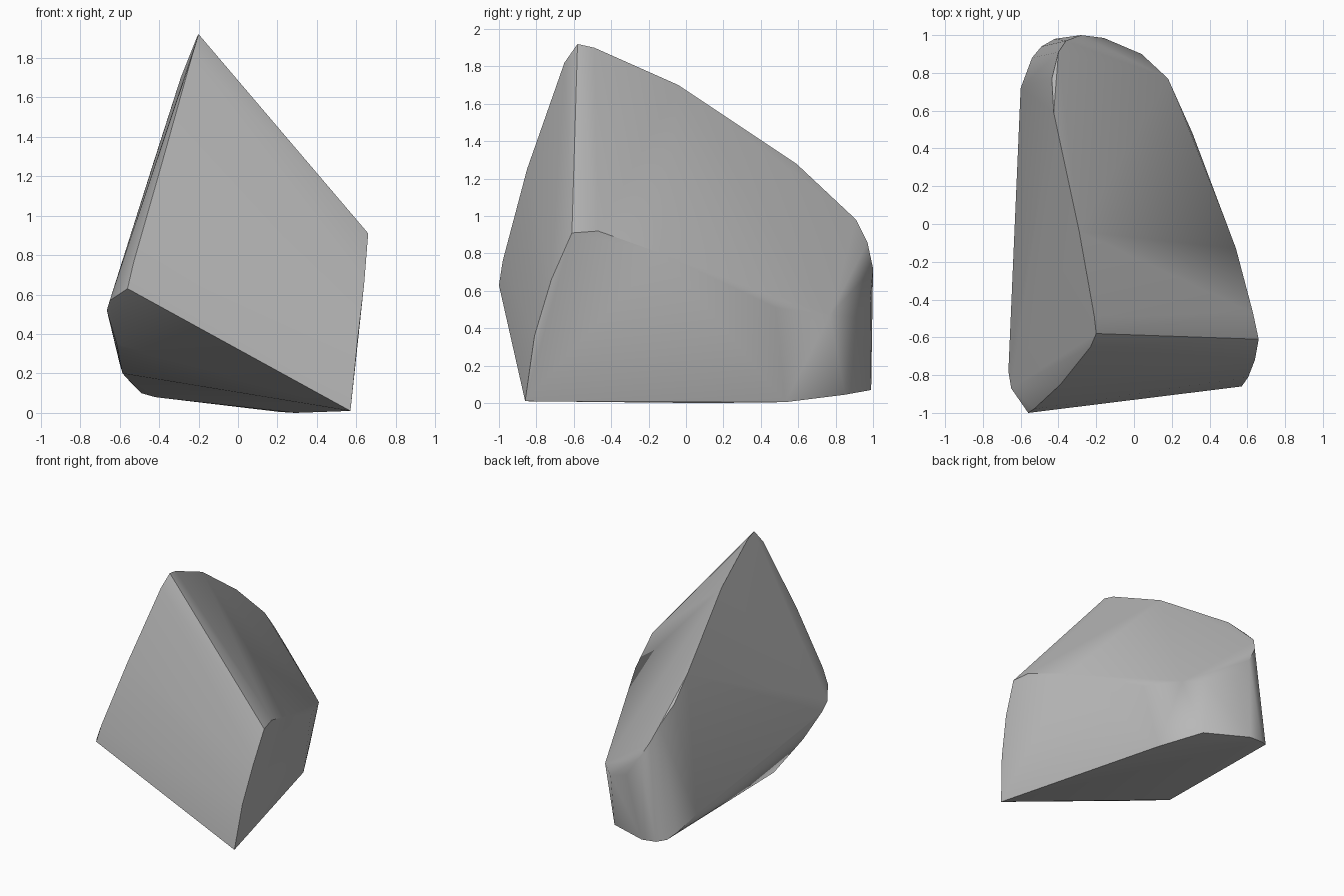
import bpy
import bmesh
import math
from mathutils import Vector

default_cube = bpy.data.objects.get("Cube")
if default_cube:
    bpy.data.objects.remove(default_cube, do_unlink=True)


def make_material(name, shade):
    """Plain flat grey material."""
    material = bpy.data.materials.new(name)
    material.use_nodes = True
    colour = (shade, shade, shade, 1.0)
    material.diffuse_color = colour
    material.node_tree.nodes["Principled BSDF"].inputs["Base Color"].default_value = colour
    return material


def hull_from_edges(name, edge_lines, material):
    """Wrap a tight convex skin around the edge lines of a boulder."""
    bm = bmesh.new()
    for line in edge_lines:
        for point in line:
            bm.verts.new(Vector(point))
    bmesh.ops.remove_doubles(bm, verts=bm.verts, dist=0.001)
    bmesh.ops.convex_hull(bm, input=bm.verts, use_existing_faces=False)

    # points that ended up inside the skin are not needed
    inside = [v for v in bm.verts if not v.link_faces]
    bmesh.ops.delete(bm, geom=inside, context="VERTS")

    # merge nearly coplanar triangles into clean facets
    bmesh.ops.dissolve_limit(bm, angle_limit=math.radians(1), verts=bm.verts, edges=bm.edges)
    bmesh.ops.recalc_face_normals(bm, faces=bm.faces)

    mesh = bpy.data.meshes.new(name)
    bm.to_mesh(mesh)
    bm.free()
    mesh.materials.append(material)
    obj = bpy.data.objects.new(name, mesh)
    bpy.context.collection.objects.link(obj)
    return obj


# corners of the big split front face
peak = (-.2, -.58, 1.92)
right_corner = (.66, -.61, .91)
foot = (.57, -.86, .01)
left_corner = (-.56, -1, .63)

# rounded left and right borders of the front face
front_left_edge = [peak, (-.23, -.65, 1.82), (-.39, -.85, 1.25), (-.53, -.98, .76), left_corner]
front_right_edge = [right_corner, (.64, -.72, .66), (.605, -.81, .36), foot]

# crest falling from the peak to the back
crest = [peak, (-.21, -.49, 1.9), (-.29, -.04, 1.7), (-.425, .59, 1.28),
         (-.435, .77, 1.11), (-.4, .91, .98), (-.36, .97, .86), (-.28, 1, .72)]

# shoulder on the right side, curving round to the back
shoulder = [right_corner, (.63, -.47, .92), (.54, -.13, .8), (.31, .48, .51),
            (.18, .77, .47), (.04, .9, .46), (-.16, .985, .55)]

# bulge low on the left flank, near the front
flank = [left_corner, (-.65, -.87, .57), (-.665, -.78, .52), (-.615, -.61, .35)]

# border of the underside, from the foot round the back to the left
underside = [foot, (.29, .1, 0), (.21, .53, .005), (.04, .85, .045), (-.3, .99, .07),
             (-.42, .98, .08), (-.49, .94, .1), (-.54, .88, .15), (-.6, .72, .25),
             (-.585, -.28, .2)]

stone = make_material("stone grey", .48)
boulder = hull_from_edges(
    "boulder",
    [front_left_edge, front_right_edge, crest, shoulder, flank, underside],
    stone,
)

# soften gentle bends, keep broad facets flat and broken edges crisp
bpy.ops.object.select_all(action="DESELECT")
bpy.context.view_layer.objects.active = boulder
boulder.select_set(True)
bpy.ops.object.shade_smooth_by_angle(angle=math.radians(32))
weighting = boulder.modifiers.new("broad facets", "WEIGHTED_NORMAL")
weighting.keep_sharp = True
